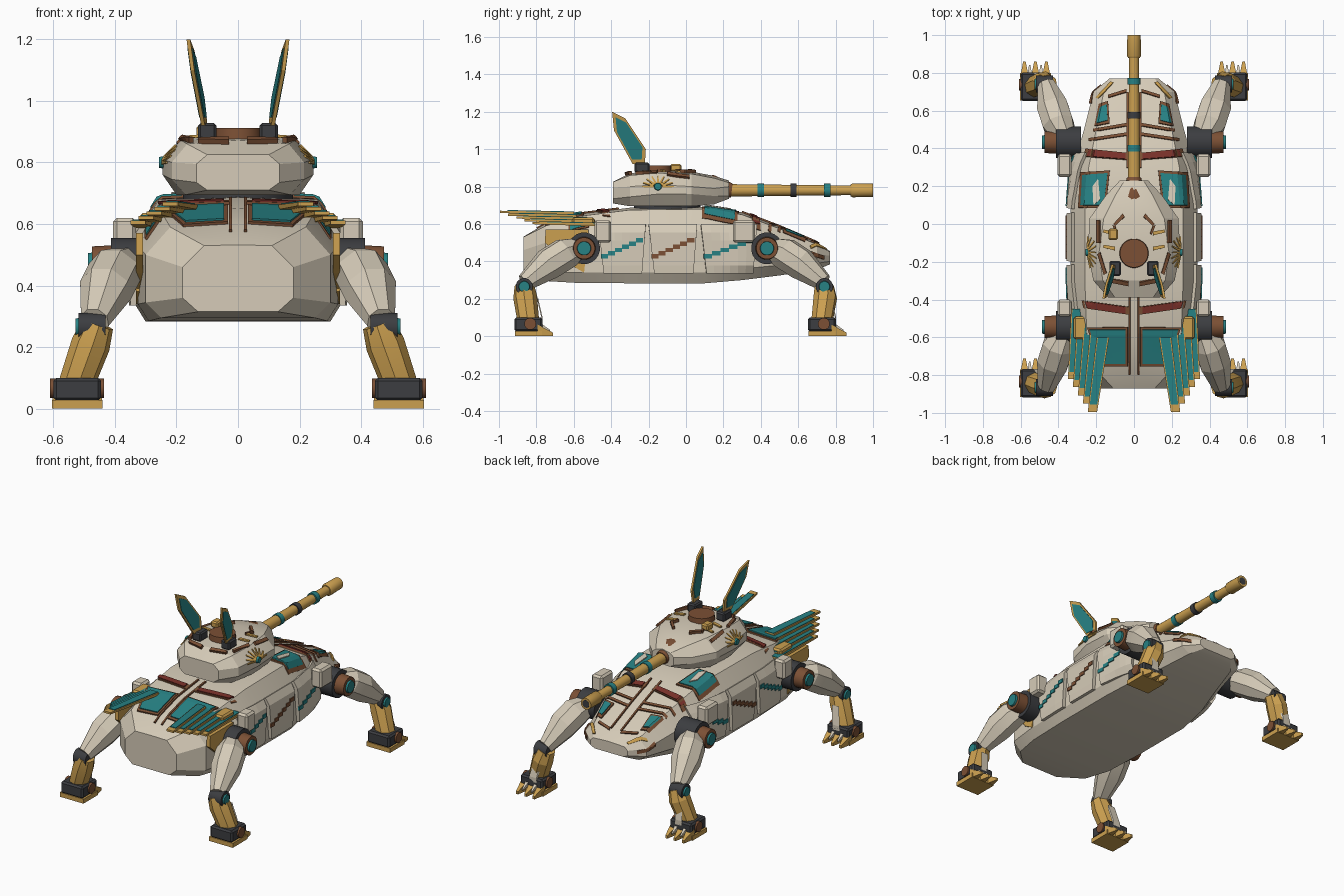
import bpy, bmesh, math
from mathutils import Vector as V
from mathutils.bvhtree import BVHTree

cube = bpy.data.objects.get("Cube")
if cube:
    bpy.data.objects.remove(cube)


def material(name, *rgb):
    m = bpy.data.materials.new(name)
    m.use_nodes = True
    m.diffuse_color = (*rgb, 1)
    m.node_tree.nodes["Principled BSDF"].inputs["Base Color"].default_value = (*rgb, 1)
    return m


BONE = material("bone armour", .67, .6, .48)
GOLD = material("gold", .6, .35, .08)
TEAL = material("teal", .02, .22, .23)
BROWN = material("brown leather", .2, .08, .035)
RED = material("dark red", .19, .03, .022)
DARK = material("dark metal", .045, .047, .052)


def finish(name, bm, mat, mirror=True, angle=None, recalc=True):
    if recalc:
        bmesh.ops.recalc_face_normals(bm, faces=bm.faces)
    mesh = bpy.data.meshes.new(name)
    bm.to_mesh(mesh)
    mesh.materials.append(mat)
    ob = bpy.data.objects.new(name, mesh)
    bpy.context.collection.objects.link(ob)
    if angle:
        bpy.ops.object.select_all(action="DESELECT")
        ob.select_set(True)
        bpy.context.view_layer.objects.active = ob
        bpy.ops.object.shade_smooth_by_angle(angle=math.radians(angle))
    if mirror:
        ob.modifiers.new("mirror", "MIRROR")
    return ob


def loft(name, rings, mat, mirror=True, angle=None):
    bm = bmesh.new()
    loops = [[bm.verts.new(p) for p in ring] for ring in rings]
    n = len(loops[0])
    for a, b in zip(loops, loops[1:]):
        for i in range(n):
            j = (i + 1) % n
            bm.faces.new((a[i], a[j], b[j], b[i]))
    bm.faces.new(loops[0])
    bm.faces.new(loops[-1])
    finish(name, bm, mat, mirror, angle)
    return BVHTree.FromBMesh(bm)


def rod(name, points, radii, mat, sides=16, mirror=True, angle=35):
    points = [V(p) for p in points]
    turn = (points[-1] - points[0]).to_track_quat("Z", "Y")
    steps = [math.tau * (i + .5) / sides for i in range(sides)]
    rings = [[p + turn @ V((r * math.cos(a), r * math.sin(a), 0)) for a in steps]
             for p, r in zip(points, radii)]
    loft(name, rings, mat, mirror, angle)


def strip(name, a, b, wide_a, thick_a, mat, taper=1, mirror=True):
    # rectangular bar running mostly along y
    rings = []
    for p, k in ((V(a), 1), (V(b), taper)):
        w, t = wide_a * k / 2, thick_a * k / 2
        rings.append([p + V((x, 0, z)) for x, z in ((-w, -t), (w, -t), (w, t), (-w, t))])
    loft(name, rings, mat, mirror)


def box(name, centre, size, mat, bevel=0.0, mirror=True):
    bm = bmesh.new()
    bmesh.ops.create_cube(bm, size=1)
    bmesh.ops.scale(bm, verts=bm.verts, vec=size)
    bmesh.ops.translate(bm, verts=bm.verts, vec=centre)
    if bevel:
        bmesh.ops.bevel(bm, geom=bm.edges[:], offset=bevel, segments=1, affect="EDGES")
    finish(name, bm, mat, mirror)


def plate(name, target, quad, mat, side=False, lift=.01, thick=.009, n=6, mirror=True):
    # thin plate draped on a body, from above (x, y) or from the side (y, z)
    ray = V((-1, 0, 0)) if side else V((0, 0, -1))
    a, b, c, d = (V(p) for p in quad)
    bm = bmesh.new()
    grid = []
    for i in range(n + 1):
        row = []
        for j in range(n + 1):
            p = a.lerp(b, i / n).lerp(d.lerp(c, i / n), j / n)
            start = V((2, *p)) if side else V((*p, 2))
            hit = target.ray_cast(start, ray)[0]
            row.append(bm.verts.new(hit - ray * lift) if hit else None)
        grid.append(row)
    for r, s in zip(grid, grid[1:]):
        for j in range(n):
            corners = (r[j], s[j], s[j + 1], r[j + 1])
            if all(corners):
                bm.faces.new(corners)
    bm.normal_update()
    if sum(f.normal.dot(ray) for f in bm.faces) > 0:
        bmesh.ops.reverse_faces(bm, faces=bm.faces)
    ob = finish(name, bm, mat, mirror, recalc=False)
    solid = ob.modifiers.new("thickness", "SOLIDIFY")
    solid.thickness, solid.offset = thick, -1


def framed(name, target, quad, mat, margin=.018, **kw):
    mid = sum((V(p) for p in quad), V((0, 0))) / 4
    outer = [V(p) + (V(p) - mid).normalized() * margin for p in quad]
    plate(name + "_frame", target, outer, BROWN, **kw)
    plate(name, target, quad, mat, lift=.016, **kw)


def section(y, *profile, crown=.012):
    right = [V((w, y, z)) for w, z in profile]
    left = [V((-p.x, y, p.z)) for p in reversed(right)]
    return right + [V((0, y, right[-1].z + crown))] + left


# Hull
hull = loft("hull", [
    section(-.87, (.13, .315), (.18, .36), (.18, .46), (.11, .53), crown=.002),
    section(-.75, (.25, .295), (.3, .345), (.3, .5), (.22, .59)),
    section(-.58, (.29, .285), (.325, .34), (.325, .53), (.25, .64)),
    section(-.3, (.3, .283), (.335, .34), (.335, .56), (.26, .675)),
    section(.1, (.3, .283), (.335, .34), (.335, .56), (.26, .68)),
    section(.3, (.27, .3), (.32, .36), (.32, .53), (.24, .65)),
    section(.5, (.21, .325), (.265, .38), (.265, .48), (.2, .575)),
    section(.7, (.16, .355), (.215, .39), (.215, .44), (.16, .49)),
    section(.77, (.1, .385), (.13, .4), (.13, .43), (.11, .45), crown=.005)],
    BONE, mirror=False, angle=20)

# Side skirts with stepped stripes
for y0, y1, colour in ((-.47, -.215, TEAL), (-.2, .06, BROWN), (.08, .38, TEAL)):
    plate("side_skirt", hull, ((y0 + .03, .335), (y1 - .02, .335), (y1, .6), (y0, .6)),
          BONE, side=True, lift=.022, thick=.022)
    step = (y1 - y0 - .03) / 6
    for i in range(6):
        y, z = y0 + .015 + i * step, .415 + i * .017
        plate("stepped_stripe", hull, ((y, z), (y + step, z), (y + step, z + .024), (y, z + .024)),
              colour, side=True, lift=.027, thick=.008, n=1)

# Deck panels
framed("rear_deck_panel", hull, ((.045, -.74), (.17, -.74), (.235, -.56), (.045, -.56)), TEAL)
framed("rear_red_stripe", hull, ((.045, -.475), (.25, -.445), (.26, -.41), (.045, -.44)), RED)
framed("front_deck_panel", hull, ((.16, .1), (.285, .1), (.275, .26), (.14, .27)), TEAL)
plate("deck_panel_leaf", hull, ((.18, .13), (.215, .1), (.22, .2), (.19, .24)), BONE, lift=.022)
framed("front_red_stripe", hull, ((.045, .345), (.25, .36), (.24, .395), (.045, .375)), RED)
framed("front_eye_panel", hull, ((.14, .55), (.2, .535), (.18, .62), (.145, .635)), TEAL)
framed("rear_shoulder_mark", hull, ((.265, -.62), (.3, -.62), (.3, -.53), (.275, -.53)), TEAL, margin=.01)
for y in (.45, .5, .68):
    w = .24 - max(0, y - .45) * .45
    plate("nose_band", hull, ((.04, y + .02), (w, y - .01), (w, y + .005), (.04, y + .035)), BROWN)
plate("nose_edge", hull, ((.19, .665), (.205, .67), (.125, .755), (.11, .75)), GOLD)
plate("nose_cheek", hull, ((.64, .44), (.74, .41), (.74, .43), (.64, .465)), BROWN, side=True)
plate("spine_trim", hull, ((.02, -.8), (.03, -.8), (.03, -.36), (.02, -.36)), BROWN)
plate("front_spine_trim", hull, ((.03, .3), (.04, .3), (.04, .7), (.03, .7)), BROWN)

# Turret
rod("turret_ring", ((0, -.1, .66), (0, -.1, .72)), (.18, .18), DARK, 24, mirror=False)
turret = loft("turret", [
    section(-.39, (.1, .71), (.135, .735), (.135, .795), (.1, .825), crown=0.001),
    section(-.3, (.17, .695), (.215, .745), (.215, .8), (.165, .86)),
    section(-.15, (.2, .695), (.245, .76), (.245, .81), (.185, .872)),
    section(.03, (.19, .695), (.235, .76), (.235, .8), (.16, .868)),
    section(.15, (.11, .705), (.15, .75), (.15, .79), (.1, .845)),
    section(.23, (.05, .735), (.075, .75), (.075, .8), (.05, .82))],
    BONE, mirror=False, angle=20)
rod("hatch", ((0, -.155, .87), (0, -.155, .912)), (.078, .075), BROWN, 24, mirror=False)
for quad in (((.05, .04), (.1, -.01), (.11, 0), (.06, .055)),
             ((.1, -.01), (.085, -.05), (.095, -.055), (.115, -.005)),
             ((.16, -.27), (.195, -.16), (.18, -.15), (.145, -.26)),
             ((.2, -.1), (.2, .02), (.185, .02), (.185, -.1)),
             ((.03, -.33), (.13, -.31), (.13, -.29), (.03, -.31))):
    plate("roof_trim", turret, quad, BROWN, lift=.018, thick=.018, n=3)
for y in (-.06, -.14):
    plate("roof_gold_slash", turret, ((.1, y), (.165, y + .015), (.16, y + .03), (.1, y + .02)), GOLD, lift=.015)
box("gunner_sight", (-.11, -.055, .9), (.05, .06, .04), GOLD, .008, mirror=False)

# Sunburst on each turret flank
centre = V((-.15, .8))
for i in range(9):
    a = math.pi * i / 8
    out, across = V((math.cos(a), math.sin(a) * .7)), V((-math.sin(a), math.cos(a))) * .006
    near, far = centre + out * .025, centre + out * .085
    plate("sun_ray", turret, (near - across, far - across * .5, far + across * .5, near + across),
          GOLD, side=True, lift=.008, n=3)
rod("sun_disc", ((.235, -.15, .8), (.256, -.15, .8)), (.022, .018), TEAL)

# Gun
rod("mantlet", ((0, .07, .8), (0, .14, .8), (0, .2, .785), (0, .245, .78)), (.05, .064, .052, .038), BROWN, mirror=False)
rod("barrel", ((0, .2, .78), (0, .9, .78)), (.034, .026), GOLD, mirror=False)
rod("muzzle", ((0, .88, .78), (0, .89, .78), (0, 1, .78)), (.032, .038, .036), GOLD, mirror=False)
rod("muzzle_bore", ((0, .99, .78), (0, 1.001, .78)), (.024, .024), DARK, mirror=False)
for y, colour in ((.4, TEAL), (.575, DARK), (.755, TEAL)):
    rod("barrel_ring", ((0, y - .017, .78), (0, y + .017, .78)), (.036, .036), colour, mirror=False)

# Ear blades
blade = [V(p) for p in ((-.22, .92), (-.285, .92), (-.385, 1.1), (-.395, 1.2), (-.325, 1.165), (-.215, 1))]
middle = sum(blade, V((0, 0))) / 6
for name, scale, half, colour in (("ear_blade", 1, .006, GOLD), ("ear_inlay", .8, .009, TEAL)):
    shape = [middle + (p - middle) * scale for p in blade]
    loft(name, [[V((.11 + s * half + .12 * (p.y - .93) - .13 * (p.x + .25), p.x, p.y)) for p in shape]
                for s in (-1, 1)], colour)
box("ear_base", (.1, -.235, .9), (.06, .08, .055), DARK, .008)

# Wing feathers and side vanes
for i in range(5):
    k = i / 4
    root = V((.165, -.6, .655)).lerp(V((.3, -.45, .595)), k)
    tip = V((.22, -.995, .665)).lerp(V((.325, -.82, .605)), k)
    strip("feather", root, tip, .066, .016, GOLD, taper=.75)
    up = V((0, 0, .007))
    strip("feather_inlay", root + up, root.lerp(tip, .9) + up, .052, .01, TEAL, taper=.75)
box("wing_root", (.24, -.55, .615), (.16, .12, .04), GOLD, .01)
for i in range(3):
    y = -.72 + i * .07
    loft("side_vane", [[V((x, y - .035, .5 - i * .06)), V((x, y + .035, .44 - i * .05)),
                        V((x, y + .06, .57)), V((x, y - .03, .57))] for x in (.308, .332)], GOLD)


def leg(end, hip_y, knee_y, foot_y, fender_y, fender_long):
    d = 1 if knee_y > hip_y else -1
    # Hip
    rod(end + "_hip", ((.28, hip_y, .47), (.412, hip_y, .47)), (.085, .085), DARK, 20)
    rod(end + "_hip_hub", ((.4, hip_y, .47), (.475, hip_y, .47)), (.062, .058), BROWN, 20)
    rod(end + "_hip_cap", ((.46, hip_y, .47), (.487, hip_y, .47)), (.04, .036), TEAL)
    box(end + "_fender", (.368, fender_y, .56), (.075, fender_long, .12), BONE, .012)
    # Thigh, knee and shin
    span = knee_y - hip_y
    rod(end + "_thigh", ((.37, hip_y + span * .1, .47), (.4, hip_y + span * .3, .445),
                         (.43, hip_y + span * .6, .385), (.465, knee_y, .285)),
        (.065, .088, .088, .048), BONE, 8, angle=15)
    rod(end + "_knee", ((.43, knee_y, .265), (.518, knee_y, .265)), (.046, .046), DARK)
    rod(end + "_knee_cap", ((.51, knee_y, .265), (.528, knee_y, .265)), (.032, .028), TEAL)
    rod(end + "_shin", ((.455, knee_y, .275), (.478, knee_y + .005, .21), (.525, foot_y, .08)),
        (.052, .064, .058), GOLD, 8, angle=15)
    strip(end + "_shin_guard", (.49, foot_y + .05, .2), (.51, foot_y + .075, .09), .05, .03, BONE)
    # Foot with ankle discs and claws
    box(end + "_foot", (.522, foot_y, .063), (.155, .15, .075), DARK, .01)
    box(end + "_sole", (.522, foot_y, .014), (.165, .145, .028), GOLD)
    rod(end + "_ankle", ((.435, foot_y + .01, .066), (.61, foot_y + .01, .066)), (.032, .032), BROWN)
    for x in (-.058, 0, .058):
        strip(end + "_claw", (.522 + x, foot_y + .05, .032), (.522 + x, foot_y + .132, .01), .046, .06, GOLD, taper=.3)
    for x in (-.03, .03):
        strip(end + "_talon", (.522 + x, foot_y + .06, .06), (.522 + x, foot_y + .115, .03), .025, .03, BONE, taper=.3)


leg("front", .433, .74, .727, .31, .12)
leg("rear", -.545, -.865, -.843, -.445, .09)
